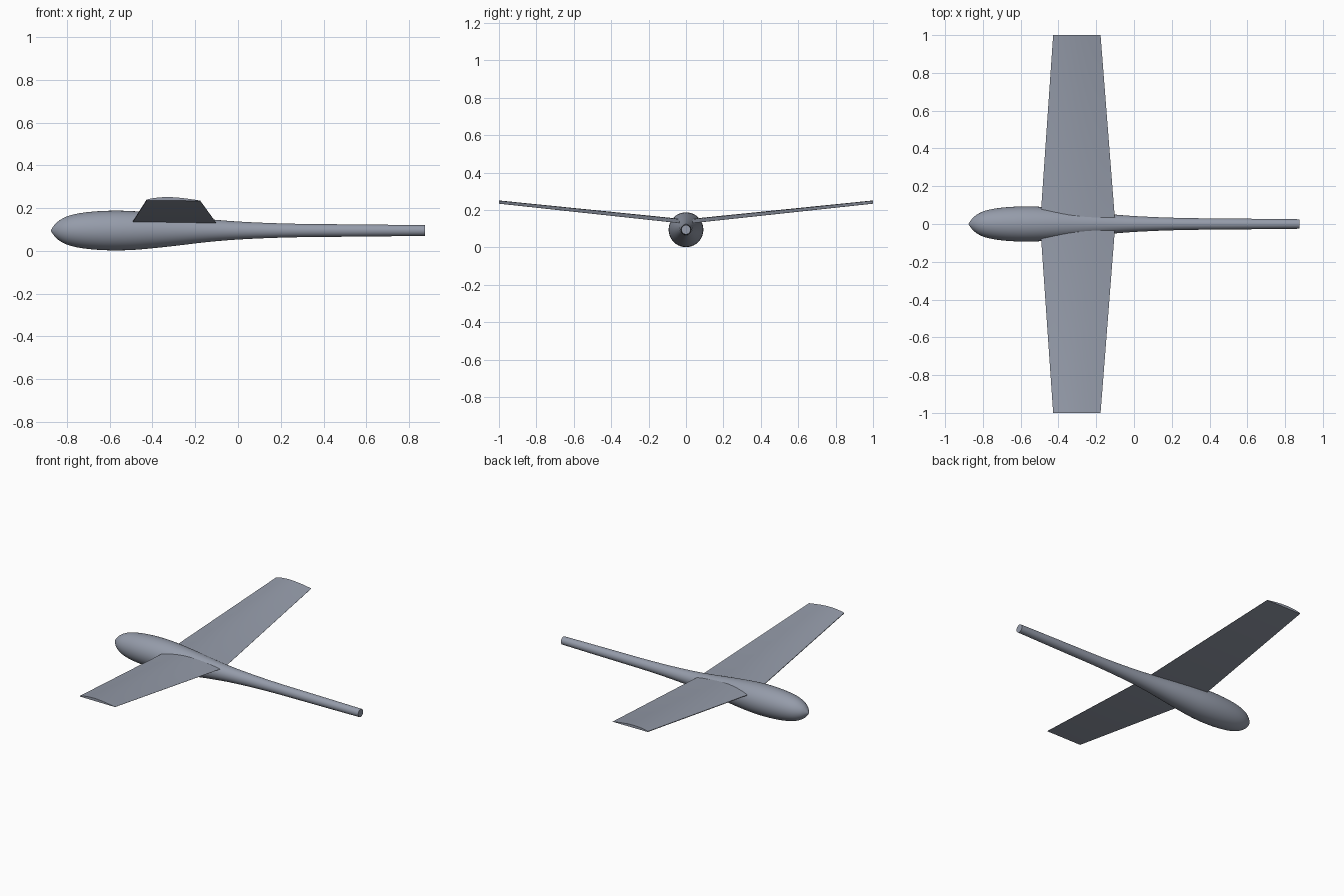
import bpy, bmesh, math

if "Cube" in bpy.data.objects:
    bpy.data.objects.remove(bpy.data.objects["Cube"])

grey = bpy.data.materials.new("blue_grey")
grey.diffuse_color = (0.30, 0.33, 0.40, 1)
grey.use_nodes = True
grey.node_tree.nodes["Principled BSDF"].inputs["Base Color"].default_value = grey.diffuse_color


def make_object(name, bm, angle):
    bmesh.ops.recalc_face_normals(bm, faces=bm.faces)
    mesh = bpy.data.meshes.new(name)
    bm.to_mesh(mesh)
    bm.free()
    mesh.materials.append(grey)
    obj = bpy.data.objects.new(name, mesh)
    bpy.context.collection.objects.link(obj)
    bpy.ops.object.select_all(action='DESELECT')
    obj.select_set(True)
    bpy.context.view_layer.objects.active = obj
    bpy.ops.object.shade_smooth_by_angle(angle=math.radians(angle))
    return obj


def loft(bm, rings):
    """Bridge matching closed rings of points and cap both ends."""
    loops = [[bm.verts.new(p) for p in ring] for ring in rings]
    for a, b in zip(loops, loops[1:]):
        for i in range(len(a)):
            j = (i + 1) % len(a)
            bm.faces.new((a[i], a[j], b[j], b[i]))
    bm.faces.new(loops[0])
    bm.faces.new(loops[-1])


def smooth_profile(points, steps=4):
    """Catmull-Rom curve through (x, radius) points."""
    pts = [points[0]] + points + [points[-1]]
    out = []
    for p0, p1, p2, p3 in zip(pts, pts[1:], pts[2:], pts[3:]):
        for s in range(steps):
            t = s / steps
            out.append([0.5 * (2 * b + (c - a) * t + (2 * a - 5 * b + 4 * c - d) * t * t
                               + (3 * b - a - 3 * c + d) * t ** 3)
                        for a, b, c, d in zip(p0, p1, p2, p3)])
    return out + [points[-1]]


# Fuselage: teardrop pod running into a thin tail boom
AXIS_Z, SIDES = 0.095, 40
profile = [(-0.875, 0.002), (-0.862, 0.022), (-0.84, 0.044), (-0.80, 0.066), (-0.74, 0.081),
           (-0.66, 0.090), (-0.57, 0.093), (-0.48, 0.090), (-0.38, 0.081), (-0.28, 0.070),
           (-0.18, 0.058), (-0.08, 0.048), (0.02, 0.041), (0.15, 0.035), (0.30, 0.031),
           (0.50, 0.029), (0.70, 0.027), (0.875, 0.025)]
bm = bmesh.new()
angles = [2 * math.pi * i / SIDES for i in range(SIDES)]
loft(bm, [[(x, r * math.cos(a), AXIS_Z + r * math.sin(a)) for a in angles]
          for x, r in smooth_profile(profile)])
make_object("fuselage", bm, 40)


# Wing: tapered, raised towards the tips, flat underside and arched top
def wing_section(y, front, back, z, thick):
    n = 14
    chord = back - front
    top = []
    for i in range(n + 1):
        t = (1 - math.cos(math.pi * i / n)) / 2
        h = thick * math.sin(math.pi * t ** 0.8)
        top.append((front + chord * t, y, z + 0.004 * (1 - t) + h))
    return top + [(back, y, z - 0.001), (front, y, z)]


bm = bmesh.new()
tip = (-0.428, -0.177, 0.235, 0.014)
root = (-0.497, -0.099, 0.127, 0.021)
loft(bm, [wing_section(-1, *tip), wing_section(0, *root), wing_section(1, *tip)])
make_object("wing", bm, 30)
